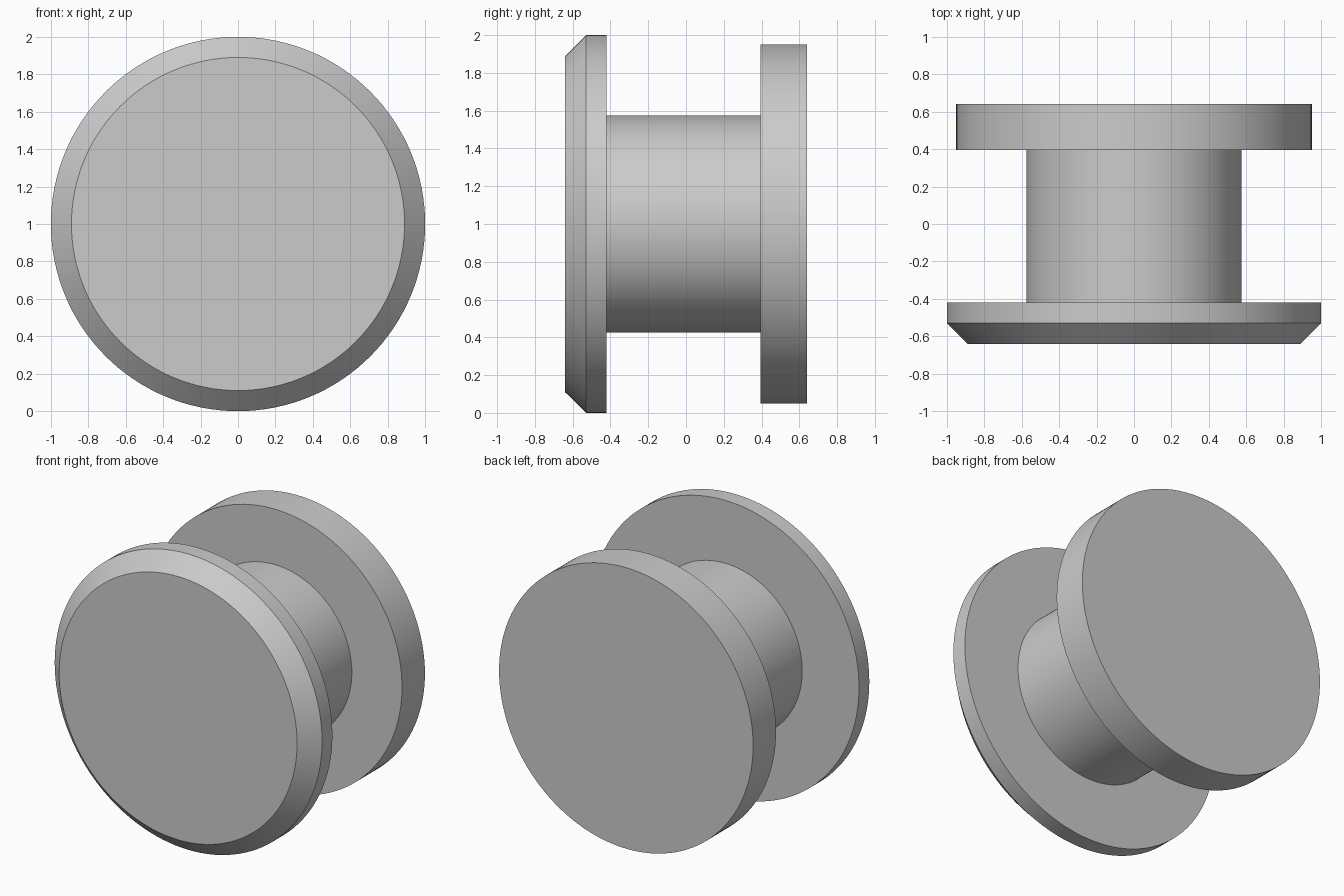
import bpy, bmesh
from math import sin, cos, tau, radians

if "Cube" in bpy.data.objects:
    bpy.data.objects.remove(bpy.data.objects["Cube"])

SEGMENTS = 128
CENTRE_Z = 1.0


def lathe(name, profile):
    """Revolve (radius, y) points around the y axis and cap both ends."""
    bm = bmesh.new()
    rings = []
    for r, y in profile:
        rings.append([bm.verts.new((r * cos(tau * i / SEGMENTS), y,
                                    r * sin(tau * i / SEGMENTS)))
                      for i in range(SEGMENTS)])
    for a, b in zip(rings, rings[1:]):
        for i in range(SEGMENTS):
            j = (i + 1) % SEGMENTS
            bm.faces.new((a[i], a[j], b[j], b[i]))
    bm.faces.new(rings[0])
    bm.faces.new(rings[-1])
    bmesh.ops.recalc_face_normals(bm, faces=bm.faces)
    mesh = bpy.data.meshes.new(name)
    bm.to_mesh(mesh)
    bm.free()
    obj = bpy.data.objects.new(name, mesh)
    bpy.context.collection.objects.link(obj)
    obj.location.z = CENTRE_Z
    bpy.ops.object.select_all(action='DESELECT')
    obj.select_set(True)
    bpy.context.view_layer.objects.active = obj
    bpy.ops.object.shade_smooth_by_angle(angle=radians(30))
    return obj


# One turned piece: chamfered front flange, narrow barrel, plain back flange
lathe("flanged_spool", [
    (0.89, -0.64), (1.0, -0.53), (1.0, -0.42),
    (0.575, -0.42), (0.575, 0.395),
    (0.95, 0.395), (0.95, 0.64),
])
